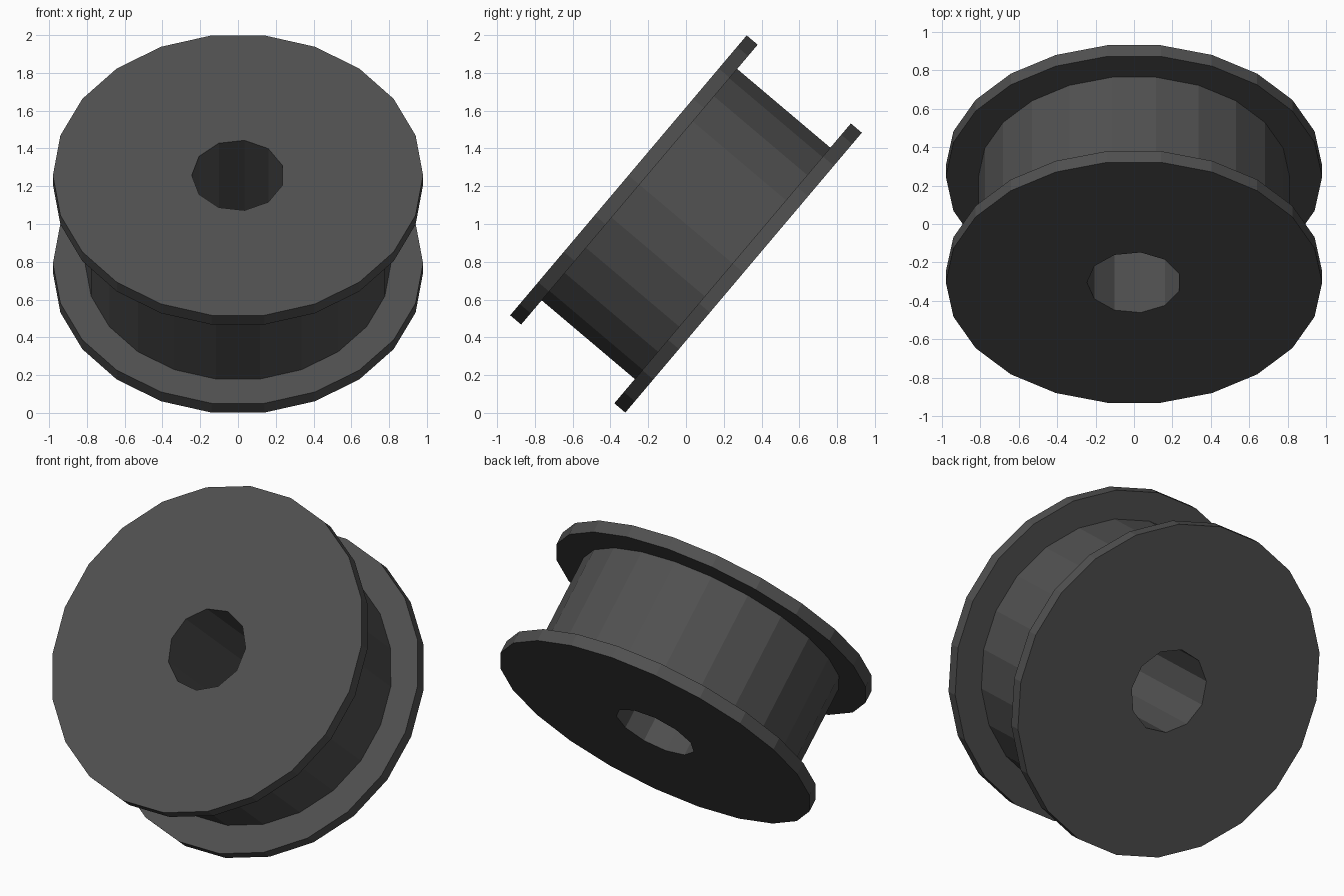
import bpy, bmesh
from math import cos, sin, tau, radians
from mathutils import Matrix

if "Cube" in bpy.data.objects:
    bpy.data.objects.remove(bpy.data.objects["Cube"])

SIDES = 22                         # rim and hub facets; the bore has half as many
RIM_R, HUB_R, BORE_R = 0.98, 0.81, 0.245
HALF_W, THICK = 0.399, 0.076       # half overall width, flange thickness
TILT = Matrix.Translation((0, 0, 1)) @ Matrix.Rotation(radians(49.8), 4, 'X')


def ring(bm, r, z, n=SIDES, start=0.0):
    return [bm.verts.new((r * cos(start + tau * i / n), r * sin(start + tau * i / n), z))
            for i in range(n)]


def bridge(bm, a, b):
    n = len(a)
    for i in range(n):
        j = (i + 1) % n
        bm.faces.new((a[i], a[j], b[j], b[i]))


def finish(name, bm, turn=Matrix()):
    bm.transform(TILT @ turn)
    mesh = bpy.data.meshes.new(name)
    bm.to_mesh(mesh)
    bm.free()
    mat = bpy.data.materials.get("dark_grey") or bpy.data.materials.new("dark_grey")
    mat.diffuse_color = (0.08, 0.08, 0.08, 1)
    mat.use_nodes = True
    mat.node_tree.nodes["Principled BSDF"].inputs["Base Color"].default_value = mat.diffuse_color
    mesh.materials.append(mat)
    bpy.context.collection.objects.link(bpy.data.objects.new(name, mesh))


def flange(name, turn):
    bm = bmesh.new()
    inner = ring(bm, HUB_R, HALF_W - THICK)
    low = ring(bm, RIM_R, HALF_W - THICK)
    top = ring(bm, RIM_R, HALF_W)
    bore = ring(bm, BORE_R, HALF_W, SIDES // 2, tau / SIDES)
    bridge(bm, inner, low)         # inside face, from hub to rim
    bridge(bm, low, top)           # rim edge
    for j in range(SIDES // 2):    # outside face around the bore
        k = 2 * j + 1
        bm.faces.new((bore[j], top[k], top[(k + 1) % SIDES], top[(k + 2) % SIDES],
                      bore[(j + 1) % (SIDES // 2)]))
    finish(name, bm, turn)


# Two matching flanges
flange("upper_flange", Matrix())
flange("lower_flange", Matrix.Rotation(radians(180), 4, 'X'))

# Hub: outer drum between the flanges and the bore running right through
bm = bmesh.new()
bridge(bm, ring(bm, HUB_R, THICK - HALF_W), ring(bm, HUB_R, HALF_W - THICK))
bridge(bm, ring(bm, BORE_R, HALF_W, SIDES // 2, tau / SIDES),
       ring(bm, BORE_R, -HALF_W, SIDES // 2, tau / SIDES))
finish("hub", bm)
